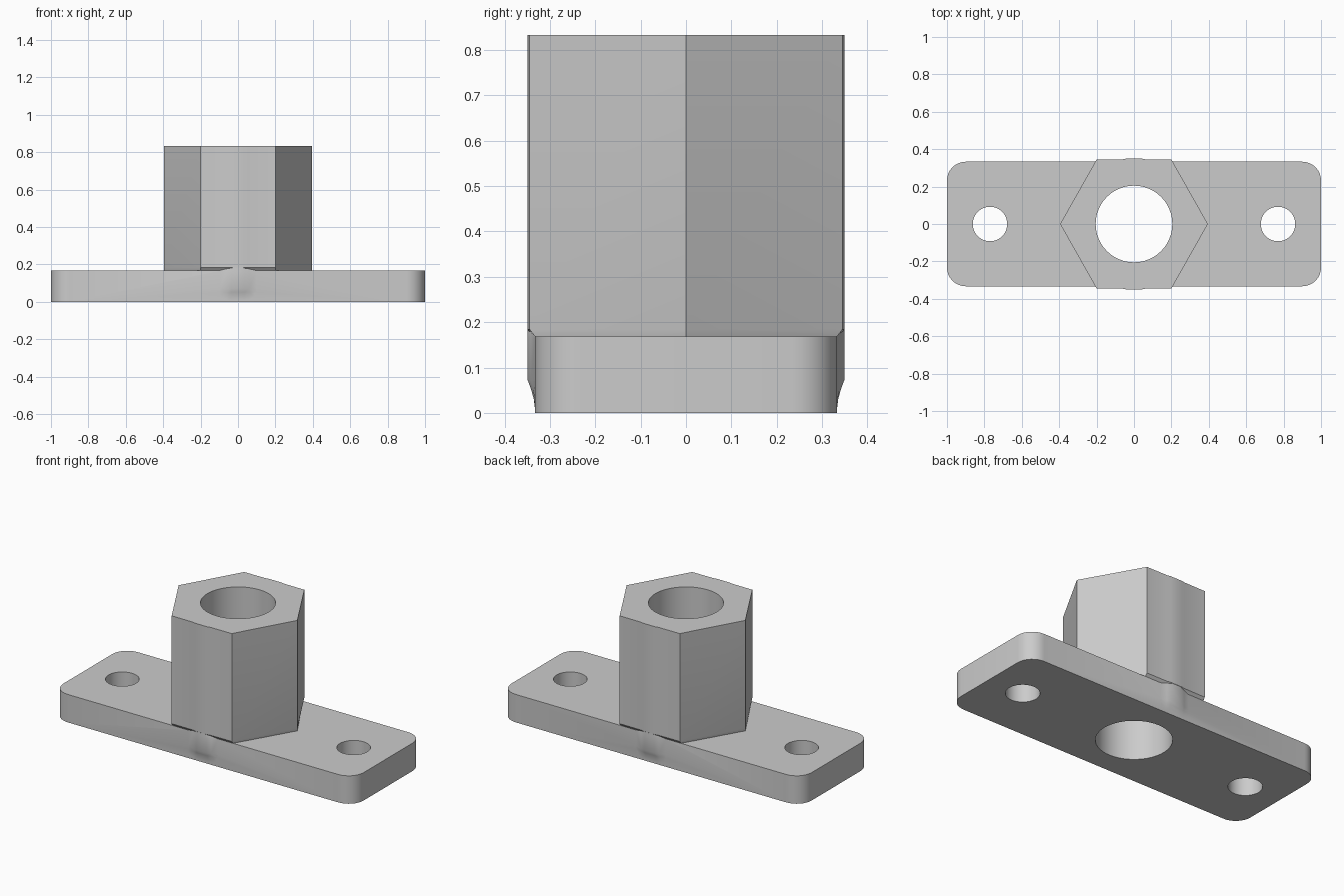
import bpy, bmesh, math

if "Cube" in bpy.data.objects:
    bpy.data.objects.remove(bpy.data.objects["Cube"])

grey = bpy.data.materials.new("plain_grey")
grey.diffuse_color = (0.6, 0.6, 0.6, 1)
grey.use_nodes = True
grey.node_tree.nodes["Principled BSDF"].inputs["Base Color"].default_value = grey.diffuse_color


def loft(name, rings):
    """Closed solid from equal-length rings of points."""
    bm = bmesh.new()
    loops = [[bm.verts.new(p) for p in ring] for ring in rings]
    n = len(loops[0])
    for a, b in zip(loops, loops[1:]):
        for i in range(n):
            j = (i + 1) % n
            bm.faces.new((a[i], a[j], b[j], b[i]))
    bm.faces.new(loops[0])
    bm.faces.new(loops[-1])
    bmesh.ops.recalc_face_normals(bm, faces=bm.faces)
    mesh = bpy.data.meshes.new(name)
    bm.to_mesh(mesh)
    bm.free()
    mesh.materials.append(grey)
    obj = bpy.data.objects.new(name, mesh)
    bpy.context.collection.objects.link(obj)
    return obj


def combine(target, other, operation):
    mod = target.modifiers.new(operation, 'BOOLEAN')
    mod.operation, mod.solver, mod.object = operation, 'EXACT', other
    bpy.context.view_layer.objects.active = target
    bpy.ops.object.modifier_apply(modifier=mod.name)
    bpy.data.objects.remove(other)


def prism(outline, z0, z1):
    return [[(x, y, z) for x, y in outline] for z in (z0, z1)]


# Rounded mounting plate
R, HX, HY, TOP = 0.10, 1.0, 0.333, 0.168
outline = []
for k, (sx, sy) in enumerate(((1, 1), (-1, 1), (-1, -1), (1, -1))):
    for i in range(9):
        a = math.radians(90 * k + 90 * i / 8)
        outline.append((sx * (HX - R) + R * math.cos(a),
                        sy * (HY - R) + R * math.sin(a)))
body = loft("flanged_hex_socket", prism(outline, 0, TOP))

# Hexagonal socket: slightly crowned flats, undercut where it overhangs the plate
half = [(0.395, 0), (0.2, 0.345), (0.06, 0.346), (0.04, 0.35),
        (-0.04, 0.35), (-0.06, 0.346), (-0.2, 0.345)]
hexagon = half + [(-x, -y) for x, y in half]


def hex_ring(z, limit):
    return [(x, max(-limit, min(limit, y)), z) for x, y in hexagon]


socket = loft("hex_socket", [hex_ring(0.1, 0.32), hex_ring(TOP, 0.3325),
                             hex_ring(0.184, 1), hex_ring(0.833, 1)])
combine(body, socket, 'UNION')

# Shallow ribs that blend the socket into the plate's long sides
profile = [(-1, 0), (-0.6, 0.6), (-0.35, 1), (0.35, 1), (0.6, 0.6), (1, 0)]
rows = [(0.004, 0.1, 0.0), (0.03, 0.1, 0.003), (0.052, 0.1, 0.009),
        (0.072, 0.1, 0.0165), (0.165, 0.1, 0.0165), (0.2, 0.06, 0.0165)]
for side in (-1, 1):
    rings = []
    for z, w, depth in rows:
        ring = [(w * u, side * (0.3325 + depth * d), z) for u, d in profile]
        rings.append(ring + [(w, side * 0.3, z), (-w, side * 0.3, z)])
    combine(body, loft("side_rib", rings), 'UNION')

# Centre bore and two screw holes
for x, r in ((0, 0.205), (-0.77, 0.092), (0.77, 0.092)):
    circle = [(x + r * math.cos(math.tau * i / 48), r * math.sin(math.tau * i / 48))
              for i in range(48)]
    combine(body, loft("hole_cutter", prism(circle, -0.1, 1)), 'DIFFERENCE')

# Smooth round walls, crisp edges
bpy.ops.object.select_all(action='DESELECT')
body.select_set(True)
bpy.context.view_layer.objects.active = body
bpy.ops.object.shade_smooth_by_angle(angle=math.radians(30))
